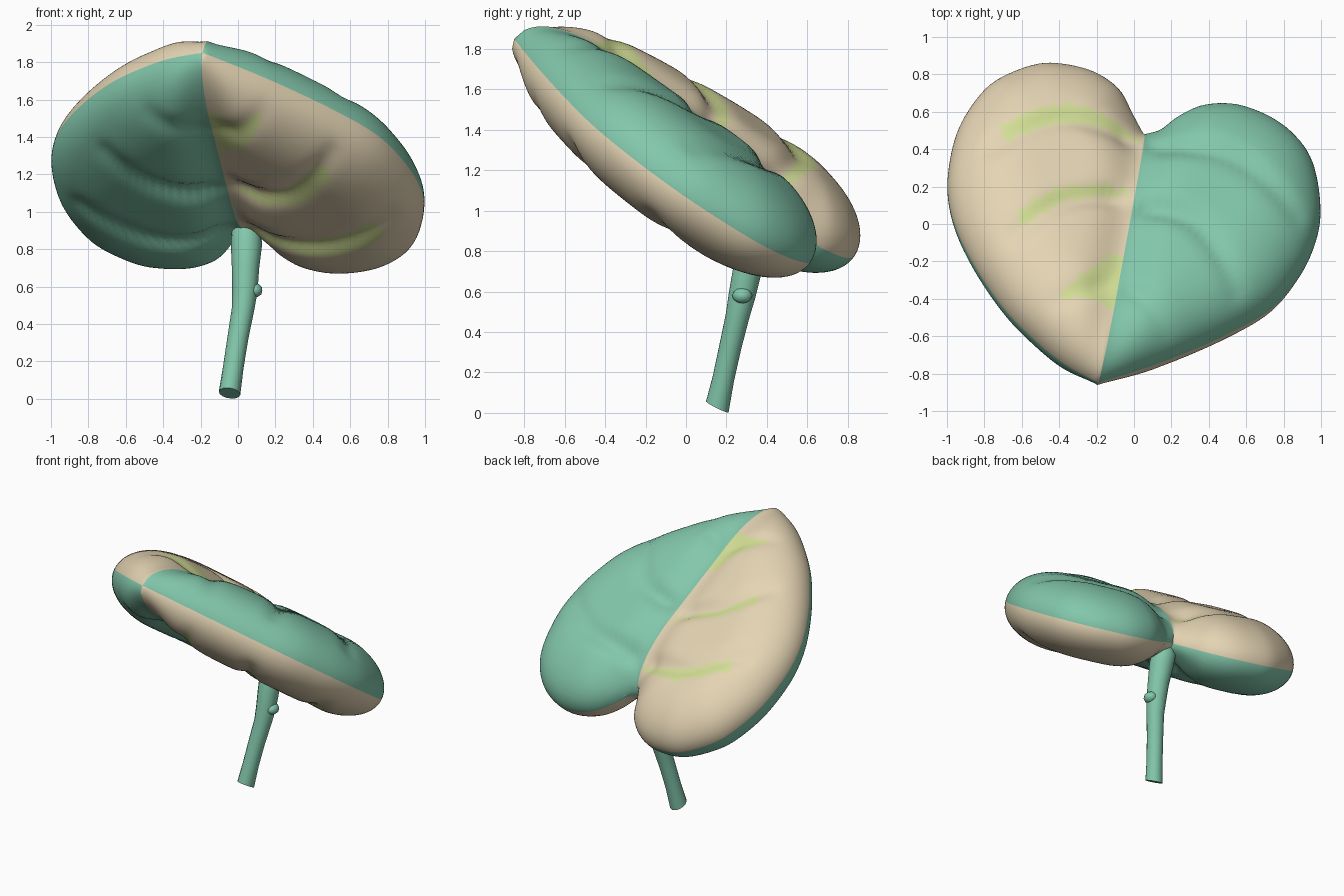
import bpy, bmesh, math
from mathutils import Vector

if "Cube" in bpy.data.objects:
    bpy.data.objects.remove(bpy.data.objects["Cube"])

def material(name, rgb):
    m = bpy.data.materials.new(name)
    m.diffuse_color = (*rgb, 1)
    m.use_nodes = True
    m.node_tree.nodes["Principled BSDF"].inputs["Base Color"].default_value = m.diffuse_color
    return m

GREEN = material("sea green", (0.225, 0.57, 0.41))
TAN = material("warm tan", (0.78, 0.66, 0.455))
LIME = material("pale lime", (0.66, 0.75, 0.31))

# Leaf plane: z = A + BX*x + CY*y
A, BX, CY = 1.25, -0.185, -0.665
NORMAL = Vector((-BX, -CY, 1)).normalized()
TIP, NOTCH = (-0.19, -0.85), (0.05, 0.465)

# Outlines of both halves, tip to notch
LEFT = [TIP, (-0.37, -0.75), (-0.52, -0.63), (-0.68, -0.47), (-0.83, -0.26), (-0.94, -0.05), (-0.99, 0.13),
        (-0.99, 0.3), (-0.945, 0.49), (-0.85, 0.65), (-0.74, 0.75), (-0.55, 0.825), (-0.4, 0.83),
        (-0.22, 0.785), (-0.08, 0.69), (-0.01, 0.57), NOTCH]
RIGHT = [TIP, (0.0, -0.79), (0.2, -0.72), (0.5, -0.59), (0.74, -0.45), (0.89, -0.27), (0.97, -0.1),
         (0.995, 0.06), (0.965, 0.27), (0.89, 0.41), (0.75, 0.53), (0.55, 0.61), (0.36, 0.61),
         (0.22, 0.55), (0.13, 0.485), NOTCH]

# Vein grooves, midrib outwards: (path, half width of lime patch, patch tapers outwards)
GROOVES = {
    -1: [([(0.0, 0.34), (-0.2, 0.39), (-0.45, 0.41), (-0.8, 0.28)], 0.045, False),
         ([(-0.04, 0.02), (-0.3, 0.0), (-0.47, -0.05), (-0.67, -0.18)], 0.038, False),
         ([(-0.12, -0.45), (-0.25, -0.47), (-0.44, -0.53)], 0.145, True)],
    1: [([(0.06, 0.32), (0.25, 0.28), (0.53, 0.19), (0.84, -0.06)], 0.055, False),
        ([(0.02, -0.03), (0.2, -0.09), (0.33, -0.18), (0.52, -0.46)], 0.05, False),
        ([(-0.1, -0.46), (0.02, -0.53), (0.15, -0.67)], 0.14, True)],
}

def smooth_path(pts, per=10):
    """Catmull-Rom through the points."""
    p = [Vector(q) for q in pts]
    p = [2 * p[0] - p[1]] + p + [2 * p[-1] - p[-2]]
    out = []
    for i in range(1, len(p) - 2):
        a, b, c, d = p[i - 1:i + 3]
        for k in range(per):
            t = k / per
            out.append(0.5 * (2 * b + (c - a) * t + (2 * a - 5 * b + 4 * c - d) * t * t
                              + (3 * b - a - 3 * c + d) * t ** 3))
    return out + [p[-2]]

def resample(pts, n):
    cum = [0]
    for a, b in zip(pts, pts[1:]):
        cum.append(cum[-1] + (b - a).length)
    out, j = [], 0
    for i in range(n + 1):
        s = cum[-1] * i / n
        while j < len(pts) - 2 and cum[j + 1] < s:
            j += 1
        out.append(pts[j].lerp(pts[j + 1], (s - cum[j]) / (cum[j + 1] - cum[j])))
    return out

def path_distance(x, y, path):
    """Distance to a path and the fraction along it."""
    best, frac, n = 9.0, 0.0, len(path) - 1
    for i in range(n):
        ax, ay = path[i]
        dx, dy = path[i + 1][0] - ax, path[i + 1][1] - ay
        length2 = max(dx * dx + dy * dy, 1e-12)
        t = max(0, min(1, ((x - ax) * dx + (y - ay) * dy) / length2))
        d = math.hypot(x - ax - t * dx, y - ay - t * dy)
        if d < best:
            best, frac = d, (i + t) / n
    return best, frac

ROWS, COLS = 90, 34
edges = {-1: resample(smooth_path(LEFT), ROWS), 1: resample(smooth_path(RIGHT), ROWS)}
rim = [tuple(p) for p in edges[-1][:-1] + edges[1][::-1]]
veins = {s: [([tuple(q) for q in smooth_path(p, 4)], w, tp) for p, w, tp in g] for s, g in GROOVES.items()}

def measure(x, y, side):
    """Distance to rim, distance to midrib, groove depth."""
    mid = path_distance(x, y, [TIP, NOTCH])[0]
    dip = 0
    for path, w, taper in veins[side]:
        g, t = path_distance(x, y, path)
        dip += (0.035 if taper else 0.055) * (1 - 0.6 * t) * math.exp(-(g / 0.055) ** 2)
    return path_distance(x, y, rim)[0], mid, dip * min(1, mid / 0.12)

def height(x, y, up, rim_d, mid, dip):
    """Pillow height above (up=1) or below the leaf plane."""
    if up > 0:
        thick, radius, rib = 0.28, 0.41 + 0.14 * min(0, y), 0.065
    else:
        thick, radius, rib = 0.245, 0.35 + 0.05 * min(0, y), 0.09
    d = min(1, rim_d / radius)
    return max(0, math.sqrt(1 - (1 - d) ** 2) * (thick - dip - rib * math.exp(-(mid / 0.14) ** 2)))

def is_lime(x, y, side):
    for path, w, taper in veins[side]:
        g, t = path_distance(x, y - (0 if taper else 0.015), path)
        width = w * (1 - t) if taper else w * min(1, 0.3 + 1.2 * t)
        if g < width and t < 0.93:
            return True
    return False

# Puffy heart leaf: two halves, each with a top and an underside
bm = bmesh.new()
for side, edge in edges.items():
    flat = []
    for i in range(ROWS + 1):
        m = Vector(TIP).lerp(Vector(NOTCH), i / ROWS)
        flat.append([m.lerp(edge[i], math.sin(math.pi / 2 * j / COLS)) for j in range(COLS + 1)])
    shape = [[measure(p.x, p.y, side) for p in row] for row in flat]
    lime = [[is_lime(p.x, p.y, side) for p in row] for row in flat]
    for up in (1, -1):
        grid = []
        for i, row in enumerate(flat):
            line = []
            for j, p in enumerate(row):
                h = 0 if j == COLS else height(p.x, p.y, up, *shape[i][j])
                line.append(bm.verts.new(Vector((p.x, p.y, A + BX * p.x + CY * p.y)) + NORMAL * h * up))
            grid.append(line)
        for i in range(ROWS):
            for j in range(COLS):
                q = [grid[i][j], grid[i][j + 1], grid[i + 1][j + 1], grid[i + 1][j]]
                f = bm.faces.new(q if side * up > 0 else q[::-1])
                if side * up > 0:
                    f.material_index = 0
                else:
                    f.material_index = 2 if lime[i][j] else 1
bmesh.ops.remove_doubles(bm, verts=bm.verts, dist=0.0004)
bmesh.ops.recalc_face_normals(bm, faces=bm.faces)

def finish(bm, name, mats, angle):
    me = bpy.data.meshes.new(name)
    bm.to_mesh(me)
    bm.free()
    ob = bpy.data.objects.new(name, me)
    bpy.context.collection.objects.link(ob)
    for m in mats:
        me.materials.append(m)
    bpy.ops.object.select_all(action='DESELECT')
    ob.select_set(True)
    bpy.context.view_layer.objects.active = ob
    bpy.ops.object.shade_smooth_by_angle(angle=math.radians(angle))
    return ob

finish(bm, "heart_leaf", [GREEN, TAN, LIME], 60)

# Stem: bent tapered tube, (x, y, z, radius)
STEM = [(-0.045, 0.155, 0.03, 0.058), (-0.025, 0.185, 0.17, 0.055), (0.0, 0.22, 0.33, 0.056),
        (0.027, 0.255, 0.48, 0.06), (0.037, 0.277, 0.58, 0.068), (0.04, 0.302, 0.7, 0.073),
        (0.045, 0.34, 0.82, 0.083), (0.045, 0.37, 0.9, 0.08), (0.045, 0.39, 0.96, 0.05)]
bm = bmesh.new()
rings, SIDES = [], 14
for i, (x, y, z, r) in enumerate(STEM):
    a, b = STEM[max(0, i - 1)], STEM[min(len(STEM) - 1, i + 1)]
    d = (Vector(b[:3]) - Vector(a[:3])).normalized()
    u = d.cross(Vector((0, 1, 0))).normalized()
    v = d.cross(u)
    rings.append([bm.verts.new(Vector((x, y, z)) + r * (u * math.cos(t) + v * math.sin(t)))
                  for t in (2 * math.pi * k / SIDES for k in range(SIDES))])
for vert in rings[0]:  # slanted cut at the foot
    vert.co.z -= 0.28 * (vert.co.y - STEM[0][1])
for r0, r1 in zip(rings, rings[1:]):
    for k in range(SIDES):
        bm.faces.new((r0[k], r0[(k + 1) % SIDES], r1[(k + 1) % SIDES], r1[k]))
bm.faces.new(rings[0][::-1])
bm.faces.new(rings[-1])
bmesh.ops.recalc_face_normals(bm, faces=bm.faces)
finish(bm, "stem", [GREEN], 50)

# Bud knob on the stem
bm = bmesh.new()
bmesh.ops.create_icosphere(bm, subdivisions=2, radius=0.042)
bmesh.ops.scale(bm, vec=(1.0, 1.2, 0.95), verts=bm.verts)
bmesh.ops.translate(bm, vec=(0.09, 0.278, 0.58), verts=bm.verts)
finish(bm, "stem_bud", [GREEN], 60)
